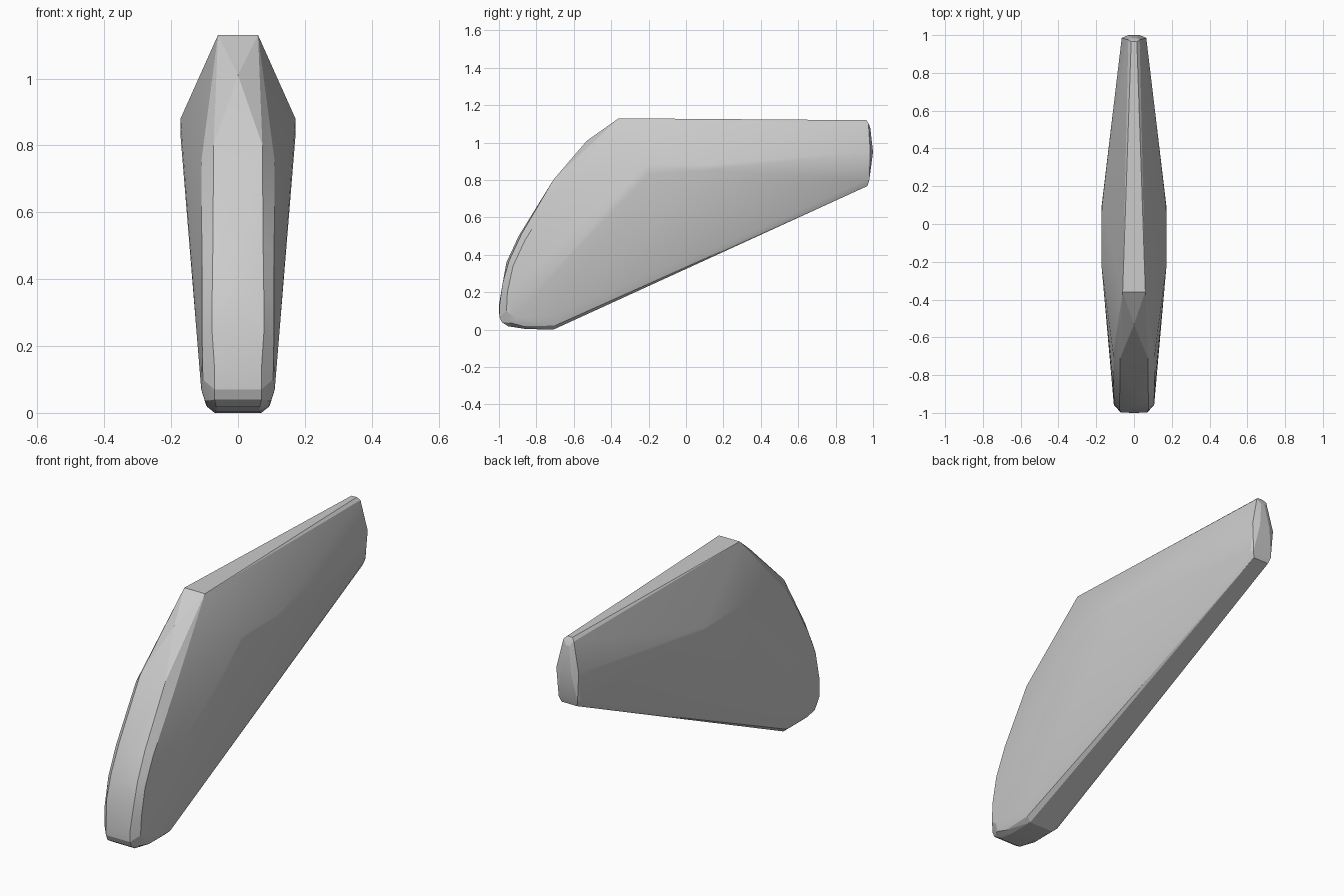
import bpy, bmesh

# Faceted convex blade: (half width, y, z), mirrored across x
points = [
    # top strip, narrowing to the back
    (0.06, -0.36, 1.13), (0.015, 0.965, 1.12), (0.03, 0.975, 1.105),
    # blunt back end
    (0.065, 0.985, 0.95), (0.03, 1.0, 0.95), (0.055, 0.98, 0.80), (0.062, 0.965, 0.80),
    (0.045, 0.97, 0.768), (0.01, 0.985, 1.08),
    # widest ridge of the sides
    (0.172, -0.22, 0.88), (0.170, 0.09, 0.88), (0.172, 0.09, 0.85), (0.172, -0.20, 0.83),
    # curved front strip
    (0.0, -0.53, 1.01), (0.073, -0.71, 0.80), (0.075, -0.88, 0.51),
    (0.077, -0.945, 0.37), (0.078, -0.98, 0.25), (0.07, -0.997, 0.13),
    (0.0, -0.895, 0.50), (0.0, -0.96, 0.36), (0.0, -1.0, 0.13),
    # front strip side edge
    (0.11, -0.69, 0.75), (0.108, -0.86, 0.48), (0.107, -0.925, 0.34),
    (0.107, -0.955, 0.20), (0.105, -0.96, 0.10),
    # rounded foot
    (0.11, -0.92, 0.07), (0.11, -0.71, 0.07), (0.07, -0.998, 0.07),
    (0.07, -0.985, 0.04), (0.065, -0.95, 0.018), (0.098, -0.93, 0.035),
    (0.095, -0.70, 0.022), (0.092, -0.87, 0.018), (0.065, -0.86, 0.004), (0.07, -0.71, 0.0),
]

bm = bmesh.new()
for x, y, z in points:
    for s in ((1, -1) if x else (1,)):
        bm.verts.new((s * x, y, z))
hull = bmesh.ops.convex_hull(bm, input=bm.verts[:])
bmesh.ops.delete(bm, geom=[v for v in bm.verts if not v.link_faces], context='VERTS')
bmesh.ops.recalc_face_normals(bm, faces=bm.faces[:])

mesh = bpy.data.meshes.new("blade_body")
bm.to_mesh(mesh)
bm.free()
body = bpy.data.objects.new("blade_body", mesh)
bpy.context.collection.objects.link(body)

# Soft shading over the shallow facets
bpy.context.view_layer.objects.active = body
body.select_set(True)
bpy.ops.object.shade_smooth_by_angle(angle=0.25)
